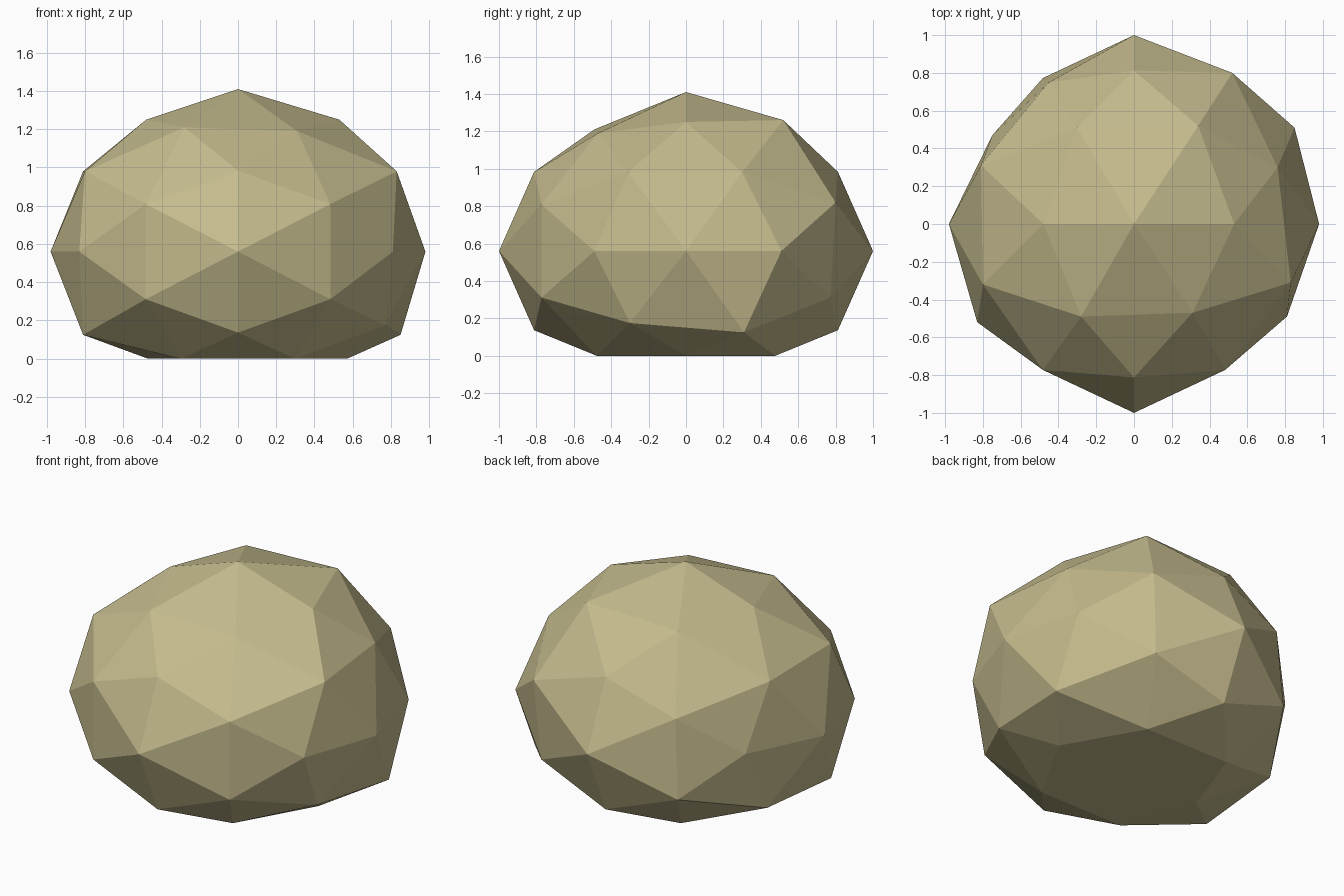
import bpy, bmesh
from mathutils import Vector

cube = bpy.data.objects.get("Cube")
if cube:
    bpy.data.objects.remove(cube, do_unlink=True)

CENTRE = 0.56

# Stone colour
stone = bpy.data.materials.new("sandy stone")
stone.use_nodes = True
colour = (0.56, 0.50, 0.27, 1)
stone.diffuse_color = colour
shader = stone.node_tree.nodes["Principled BSDF"]
shader.inputs["Base Color"].default_value = colour
shader.inputs["Roughness"].default_value = 0.9

# Icosahedron with its edges facing the axes
golden = (1 + 5 ** 0.5) / 2
bm = bmesh.new()
for a in (-1, 1):
    for b in (-golden, golden):
        for corner in ((a, 0, b), (b, a, 0), (0, b, a)):
            bm.verts.new(corner)
bmesh.ops.convex_hull(bm, input=bm.verts)

# Split every triangle in four and round it out
bmesh.ops.subdivide_edges(bm, edges=bm.edges[:], cuts=1, use_grid_fill=True)
for v in bm.verts:
    n = v.co.normalized()
    on_axis = max(map(abs, n)) > 0.99
    scale = Vector((0.98, 1, 0.85)) if on_axis else Vector((0.965, 0.955, 0.805))
    v.co = n * scale
    v.co.z = max(0, v.co.z + CENTRE)      # flat underside

# Knock single corners out of true for an uneven stone
nudges = [
    (0.34, 0.52, 1.26), (-0.30, 0.51, 1.24),
    (0.31, -0.47, 1.19), (-0.28, -0.49, 1.21),
    (0.52, 0.80, 0.82), (-0.45, 0.75, 0.81),
    (0.53, 0, 1.25), (-0.48, 0, 1.25),
    (0.85, 0.51, CENTRE), (-0.75, 0.47, CENTRE),
    (0.81, -0.49, CENTRE), (-0.83, -0.52, CENTRE),
    (0.83, -0.31, 0.98), (0.76, 0.30, 0.98),
    (-0.81, 0.31, 0.98), (-0.80, -0.32, 0.98),
    (0.85, 0.31, 0.125), (0.77, -0.30, 0.175), (-0.81, -0.31, 0.125),
    (0.57, 0, 0), (-0.47, 0, 0),
]
for spot in map(Vector, nudges):
    min(bm.verts, key=lambda v: (v.co - spot).length).co = spot

bmesh.ops.recalc_face_normals(bm, faces=bm.faces[:])
mesh = bpy.data.meshes.new("boulder")
bm.to_mesh(mesh)
bm.free()
mesh.materials.append(stone)
boulder = bpy.data.objects.new("boulder", mesh)
bpy.context.collection.objects.link(boulder)
